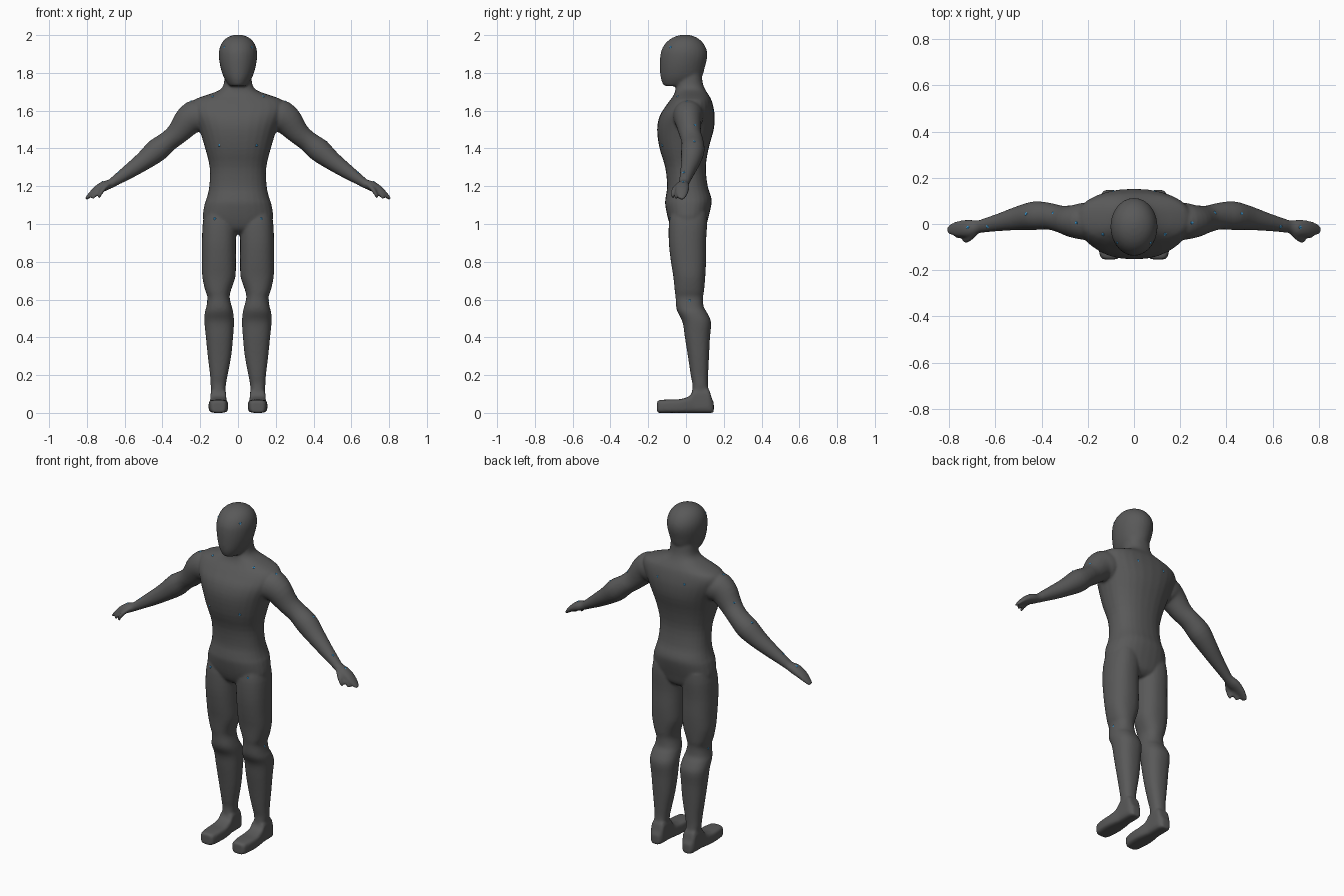
import bpy, bmesh, math
from mathutils import Vector

N = 28
bm = bmesh.new()


def refine(rings, steps=3):
    """Add in-between rings along a smooth spline."""
    out = []
    for i in range(len(rings) - 1):
        q = [rings[min(max(i + k, 0), len(rings) - 1)] for k in (-1, 0, 1, 2)]
        for n in range(steps):
            t = n / steps
            out.append([.5 * (2 * b + (c - a) * t + (2 * a - 5 * b + 4 * c - d) * t * t
                              + (3 * b - a - 3 * c + d) * t ** 3)
                        for a, b, c, d in zip(*q)])
    return out + [rings[-1]]


def loft(rings, power=2.0):
    """Closed skin through rings of (centre, half-axis U, half-axis V)."""
    e = 2.0 / power
    loops = []
    for c, u, v in refine([[Vector(k) for k in r] for r in rings]):
        loop = []
        for i in range(N):
            a = 2 * math.pi * i / N
            ca, sa = math.cos(a), math.sin(a)
            loop.append(bm.verts.new(c + u * math.copysign(abs(ca) ** e, ca)
                                     + v * math.copysign(abs(sa) ** e, sa)))
        loops.append(loop)
    for a, b in zip(loops, loops[1:]):
        for i in range(N):
            j = (i + 1) % N
            bm.faces.new((a[i], a[j], b[j], b[i]))
    bm.faces.new(loops[0][::-1])
    bm.faces.new(loops[-1])


def upright(rows, power=2.0):
    """Rows of (z, x min, x max, y front, y back)."""
    loft([(((a + b) / 2, (f + k) / 2, z), ((b - a) / 2, 0, 0), (0, (k - f) / 2, 0))
          for z, a, b, f, k in rows], power)


def limb(rows, s):
    """Rows of (x, y, z, radius across, radius in y), following the arm."""
    pts = [Vector(r[:3]) for r in rows]
    rings = []
    for i, r in enumerate(rows):
        d = (pts[min(i + 1, len(pts) - 1)] - pts[max(i - 1, 0)]).normalized()
        u = Vector((0, 1, 0)).cross(d).normalized() * r[3]
        v = d.cross(u).normalized() * r[4]
        rings.append([Vector((q.x * s, q.y, q.z)) for q in (pts[i], u, v)])
    loft(rings)


# torso and neck
upright([(z, -w, w, f, b) for z, w, f, b in (
    (.945, .06, -.03, .07), (.97, .13, -.07, .10), (1.02, .184, -.093, .115),
    (1.1, .178, -.11, .134), (1.14, .165, -.108, .134), (1.2, .152, -.10, .115),
    (1.3, .15, -.11, .105), (1.4, .174, -.14, .12), (1.5, .205, -.153, .147),
    (1.57, .235, -.14, .152), (1.62, .25, -.11, .145), (1.655, .235, -.085, .135),
    (1.675, .19, -.07, .125), (1.695, .13, -.06, .112), (1.715, .09, -.056, .1),
    (1.75, .074, -.05, .088), (1.83, .07, -.05, .08))], 2.3)

# head
upright([(z, -w, w, f, b) for z, w, f, b in (
    (1.73, .04, -.113, -.01), (1.745, .056, -.125, .05), (1.78, .077, -.135, .085),
    (1.83, .093, -.138, .1), (1.88, .101, -.137, .112), (1.92, .1, -.13, .11),
    (1.955, .088, -.11, .093), (1.98, .067, -.082, .068), (1.995, .04, -.05, .038),
    (2.002, .012, -.02, .01))])

for s in (-1, 1):
    # legs
    upright([(z, *sorted((a * s, b * s)), f, k) for z, a, b, f, k in (
        (.1, .068, .14, .03, .122), (.15, .064, .145, .034, .116),
        (.2, .055, .148, .025, .117), (.3, .036, .16, .01, .122),
        (.4, .026, .17, -.006, .127), (.48, .021, .178, -.018, .133),
        (.53, .025, .176, -.043, .112), (.56, .032, .168, -.052, .094),
        (.61, .044, .161, -.055, .09), (.65, .037, .174, -.06, .096),
        (.72, .014, .189, -.067, .102), (.8, .011, .191, -.08, .106),
        (.9, .011, .191, -.091, .106), (1.0, .011, .187, -.091, .112),
        (1.06, .02, .175, -.08, .11))], 2.3)
    # feet
    loft([((.104 * s, y, h / 2), (w, 0, 0), (0, 0, h / 2)) for y, w, h in (
        (-.153, .028, .06), (-.14, .043, .068), (-.08, .051, .071), (-.03, .051, .073),
        (.02, .045, .09), (.045, .042, .125), (.115, .041, .13), (.135, .034, .08),
        (.147, .022, .055))], 4)
    # arms and hands
    limb([(.15, .015, 1.585, .06, .08), (.22, .012, 1.57, .088, .08),
          (.265, .012, 1.545, .078, .07), (.32, .022, 1.48, .06, .058),
          (.37, .034, 1.438, .055, .058), (.43, .036, 1.39, .062, .062),
          (.5, .025, 1.333, .05, .052), (.57, .01, 1.283, .04, .04),
          (.64, -.005, 1.236, .029, .031), (.675, -.012, 1.213, .024, .028),
          (.71, -.018, 1.2, .027, .037), (.745, -.02, 1.182, .022, .036),
          (.775, -.022, 1.16, .015, .031), (.805, -.025, 1.133, .007, .018)], s)
    # thumb and curled finger
    limb([(.685, -.035, 1.21, .012, .013), (.71, -.06, 1.187, .012, .014),
          (.727, -.07, 1.163, .011, .012), (.738, -.069, 1.138, .007, .008)], s)
    limb([(.73, -.04, 1.18, .012, .013), (.755, -.052, 1.155, .011, .012),
          (.772, -.052, 1.132, .007, .008)], s)

# fuse everything into one continuous skin
bmesh.ops.recalc_face_normals(bm, faces=bm.faces)
raw = bpy.data.meshes.new("body_parts")
bm.to_mesh(raw)
bm.free()
body = bpy.data.objects.new("body", raw)
bpy.context.collection.objects.link(body)
fuse = body.modifiers.new("fuse", 'REMESH')
fuse.mode = 'VOXEL'
fuse.voxel_size = .0072
relax = body.modifiers.new("relax", 'SMOOTH')
relax.factor = .5
relax.iterations = 6
skin = bpy.data.meshes.new_from_object(
    body.evaluated_get(bpy.context.evaluated_depsgraph_get()))
body.modifiers.clear()
body.data = skin
for p in skin.polygons:
    p.use_smooth = True
dark = bpy.data.materials.new("dark_grey")
dark.diffuse_color = (.1, .1, .1, 1)
skin.materials.clear()
skin.materials.append(dark)
for p in skin.polygons:
    p.material_index = 0
bpy.context.view_layer.update()

# small blue markers on the skin
blue = bpy.data.materials.new("blue")
blue.diffuse_color = (.06, .42, .85, 1)
mk = bmesh.new()
for x, y, z in ((.07, -.08, 1.935), (.13, -.035, 1.66), (.11, -.15, 1.41),
                (.125, -.09, 1.03), (.25, .005, 1.65), (.36, .055, 1.53),
                (.47, .045, 1.44), (.64, -.015, 1.28), (.72, -.015, 1.225),
                (.17, .02, .595), (.09, .15, 1.6)):
    for s in (-1, 1):
        hit, loc, nor, _ = body.closest_point_on_mesh((x * s, y, z))
        new = bmesh.ops.create_icosphere(mk, subdivisions=1, radius=.011)["verts"]
        bmesh.ops.translate(mk, verts=new, vec=loc - nor * .007)
md = bpy.data.meshes.new("markers")
mk.to_mesh(md)
mk.free()
md.materials.append(blue)
bpy.context.collection.objects.link(bpy.data.objects.new("markers", md))
